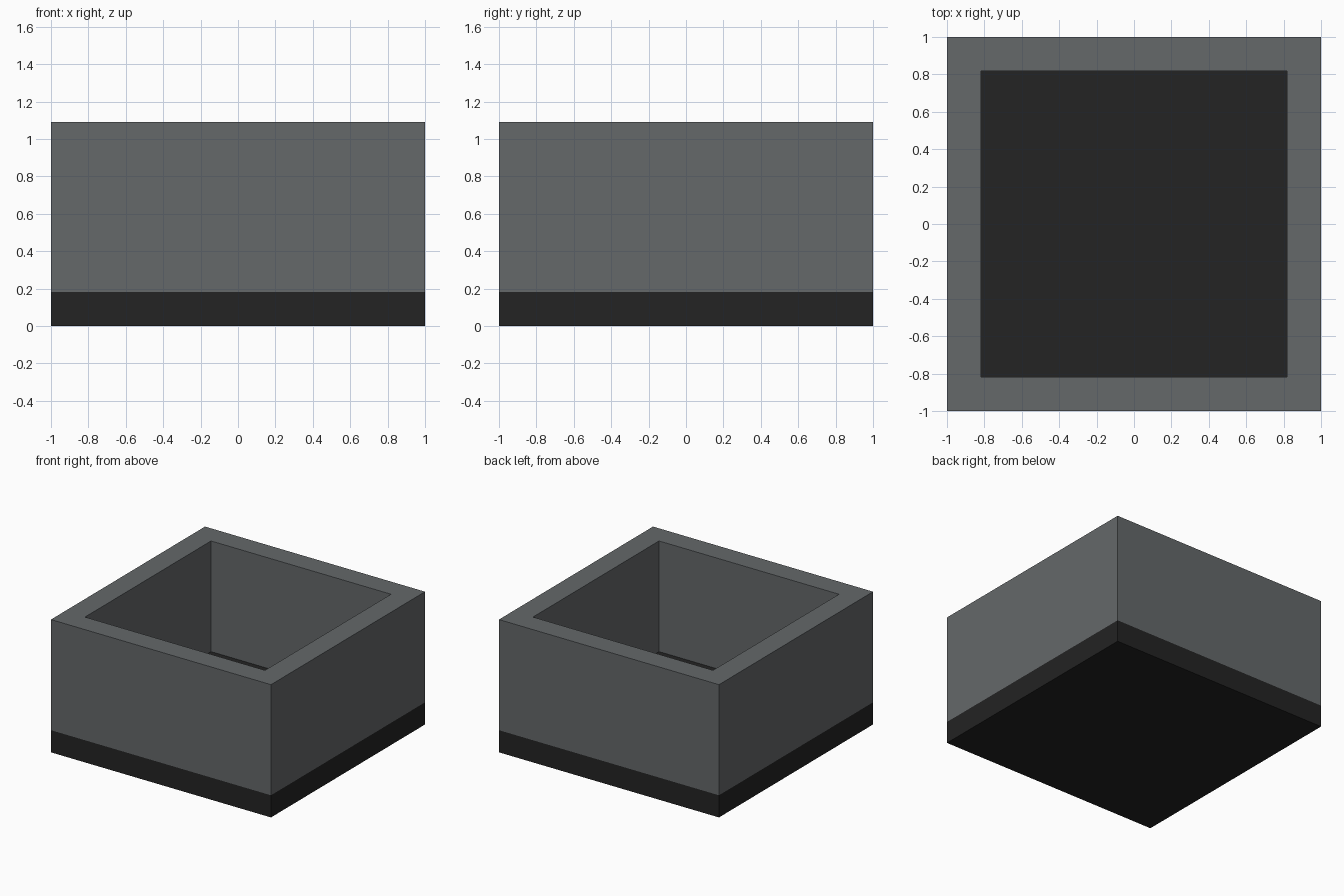
import bpy
import bmesh
from mathutils import Matrix, Vector

cube = bpy.data.objects.get("Cube")
if cube:
    bpy.data.objects.remove(cube, do_unlink=True)

UNIT = 2 / 22            # the box is 22 units wide
WIDTH = 22 * UNIT
BASE_H = 2 * UNIT
WALL_H = 10 * UNIT
WALL_T = 2 * UNIT


def material(name, colour):
    mat = bpy.data.materials.new(name)
    mat.use_nodes = True
    mat.diffuse_color = colour
    mat.node_tree.nodes["Principled BSDF"].inputs["Base Color"].default_value = colour
    return mat


def block(bottom, height):
    bm = bmesh.new()
    size = Matrix.Diagonal((WIDTH, WIDTH, height, 1))
    place = Matrix.Translation((0, 0, bottom + height / 2))
    bmesh.ops.create_cube(bm, size=1, matrix=place @ size)
    bm.normal_update()
    return bm


def finish(bm, name, mat):
    mesh = bpy.data.meshes.new(name)
    bm.to_mesh(mesh)
    bm.free()
    mesh.materials.append(mat)
    obj = bpy.data.objects.new(name, mesh)
    bpy.context.collection.objects.link(obj)
    return obj


grey = material("wall grey", (0.128, 0.139, 0.144, 1))
black = material("base black", (0.017, 0.017, 0.017, 1))

# Solid base slab, whose top is also the floor of the box
finish(block(0, BASE_H), "base", black)

# Square wall: inset the top and sink it to the floor, leaving the bottom open
bm = block(BASE_H, WALL_H)
top = max(bm.faces, key=lambda f: f.normal.z)
bottom = min(bm.faces, key=lambda f: f.normal.z)
bmesh.ops.inset_region(bm, faces=[top], thickness=WALL_T, use_even_offset=True)
floor = bmesh.ops.extrude_discrete_faces(bm, faces=[top])["faces"][0]
bmesh.ops.translate(bm, verts=floor.verts[:], vec=Vector((0, 0, -WALL_H)))
bmesh.ops.delete(bm, geom=[floor, bottom], context="FACES_ONLY")
bmesh.ops.recalc_face_normals(bm, faces=bm.faces[:])
finish(bm, "walls", grey)
